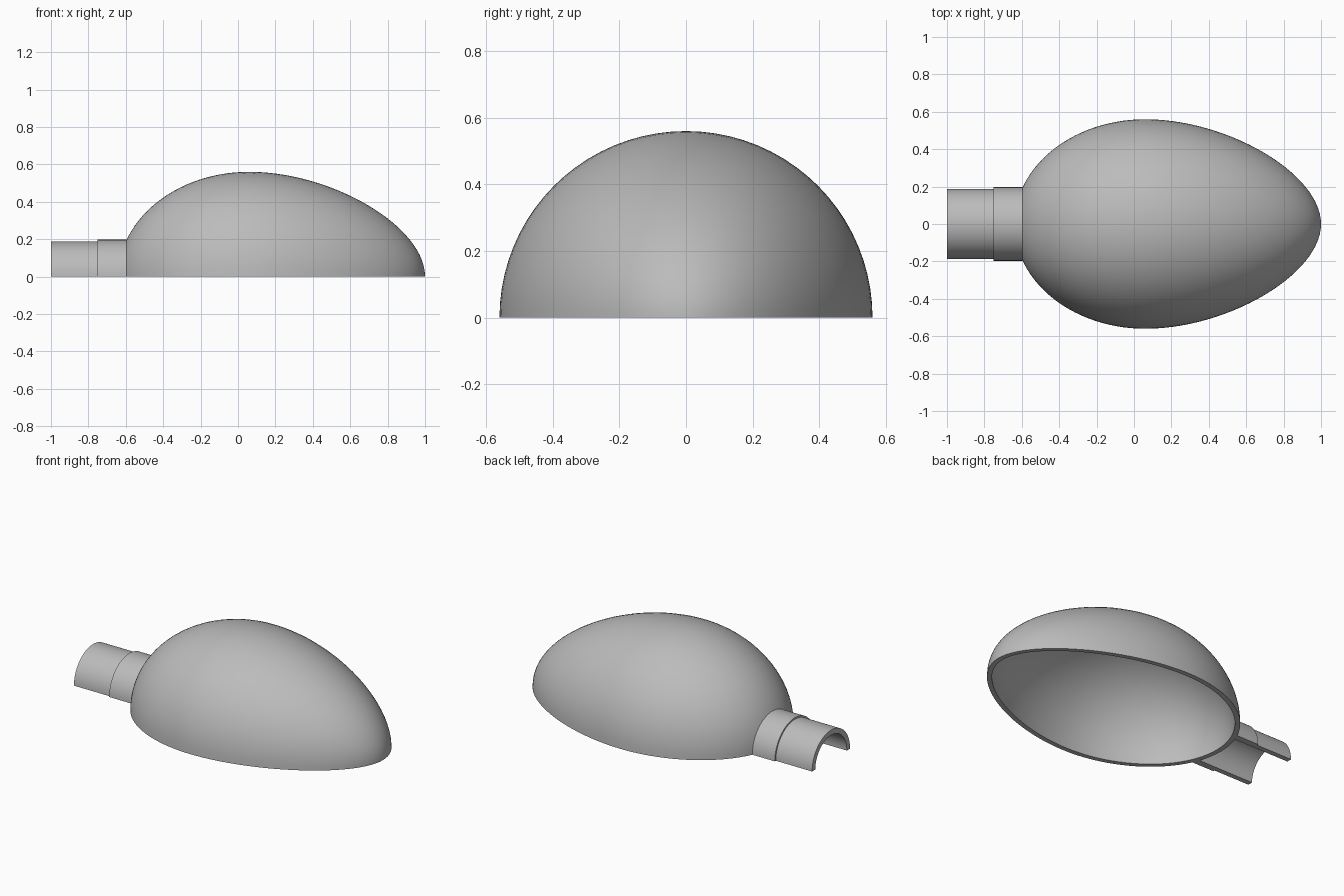
import bpy, bmesh, math

cube = bpy.data.objects.get("Cube")
if cube:
    bpy.data.objects.remove(cube, do_unlink=True)

grey = bpy.data.materials.new("plain_grey")
grey.use_nodes = True
colour = (0.5, 0.5, 0.5, 1)
grey.diffuse_color = colour
grey.node_tree.nodes["Principled BSDF"].inputs["Base Color"].default_value = colour

STEPS = 40


def half_turned(name, outer, inner):
    """Sweep a wall, given as matching outer and inner (x, radius) lists, half a turn about x."""
    bm = bmesh.new()
    loop = outer + inner[::-1]
    rings = []
    for s in range(STEPS + 1):
        a = math.pi * s / STEPS
        rings.append([bm.verts.new((x, r * math.cos(a), r * math.sin(a))) for x, r in loop])
    n = len(loop)
    for r0, r1 in zip(rings, rings[1:]):
        for i in range(n):
            j = (i + 1) % n
            if loop[i][1] > 0 or loop[j][1] > 0:
                bm.faces.new((r0[i], r0[j], r1[j], r1[i]))
    # Flat cut rims on the ground plane
    for ring in (rings[0], rings[-1]):
        for i in range(len(outer) - 1):
            bm.faces.new((ring[i], ring[i + 1], ring[n - 2 - i], ring[n - 1 - i]))
    bmesh.ops.remove_doubles(bm, verts=bm.verts, dist=0.00001)
    bmesh.ops.recalc_face_normals(bm, faces=bm.faces)
    mesh = bpy.data.meshes.new(name)
    bm.to_mesh(mesh)
    bm.free()
    mesh.materials.append(grey)
    obj = bpy.data.objects.new(name, mesh)
    bpy.context.collection.objects.link(obj)
    bpy.ops.object.select_all(action='DESELECT')
    obj.select_set(True)
    bpy.context.view_layer.objects.active = obj
    bpy.ops.object.shade_smooth_by_angle(angle=math.radians(30))
    return obj


def bezier(p, t):
    u = 1 - t
    w = (u ** 3, 3 * u * u * t, 3 * u * t * t, t ** 3)
    return tuple(sum(k * q[axis] for k, q in zip(w, p)) for axis in (0, 1))


def egg(left, right, radius, count=28):
    """Egg outline: elliptical blunt end, tapering narrow end."""
    mid = 0.06
    blunt = [(mid - (mid - left) * math.cos(a), radius * math.sin(a))
             for a in (math.pi / 2 * i / count for i in range(count))]
    long = right - mid
    taper = ((mid, radius), (mid + 0.47 * long, radius),
             (right, 0.48 * radius), (right, 0))
    return blunt + [bezier(taper, i / count) for i in range(count + 1)]


# Hollow half-egg bowl
WALL = 0.03
half_turned("bowl_shell", egg(-0.64, 1.0, 0.56), egg(-0.64 + WALL, 1.0 - WALL, 0.56 - WALL))

# Half-pipe neck: wider collar by the bowl, slimmer spout at the end
BORE = 0.155
half_turned("neck_collar", [(-0.75, 0.197), (-0.593, 0.197)], [(-0.75, BORE), (-0.593, BORE)])
half_turned("neck_spout", [(-1.0, 0.187), (-0.75, 0.187)], [(-1.0, BORE), (-0.75, BORE)])
